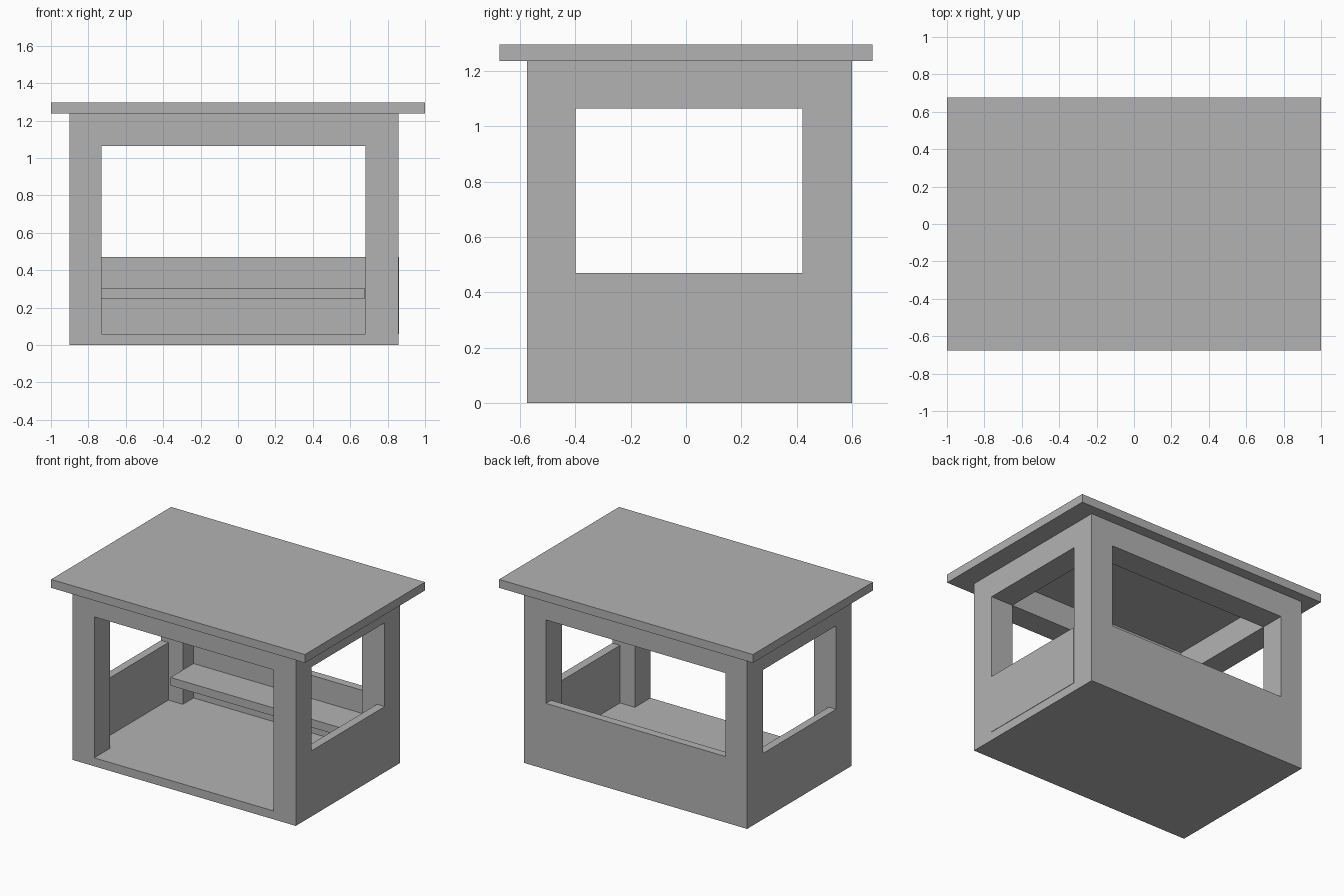
import bpy

cube = bpy.data.objects.get("Cube")
if cube:
    bpy.data.objects.remove(cube, do_unlink=True)

grey = bpy.data.materials.new("plain_grey")
grey.use_nodes = True
colour = (0.45, 0.45, 0.45, 1)
grey.diffuse_color = colour
grey.node_tree.nodes["Principled BSDF"].inputs["Base Color"].default_value = colour


def box(name, xs, ys, zs):
    """Flat-shaded box spanning the given (low, high) ranges."""
    bpy.ops.mesh.primitive_cube_add(size=1)
    obj = bpy.context.object
    obj.name = obj.data.name = name
    ranges = (xs, ys, zs)
    for v in obj.data.vertices:
        v.co = [r[1] if c > 0 else r[0] for c, r in zip(v.co, ranges)]
    obj.data.materials.append(grey)
    return obj


# Outer walls, clear opening and main heights
X0, X1, Y0, Y1 = -0.902, 0.858, -0.575, 0.6
IX0, IX1, IY0, IY1 = -0.73, 0.683, -0.4, 0.422
FLOOR, SILL, HEAD, EAVES, TOP = 0.06, 0.47, 1.064, 1.237, 1.297
PANEL = 0.058

# Floor slab and overhanging flat roof
box("floor_slab", (X0, X1), (Y0, Y1), (0, FLOOR))
box("roof", (-1, 1), (-0.675, 0.675), (EAVES, TOP))

# Corner posts
for side, xs in (("right", (X0, IX0)), ("left", (IX1, X1))):
    for end, ys in (("front", (Y0, IY0)), ("back", (IY1, Y1))):
        box(f"{end}_{side}_post", xs, ys, (FLOOR, EAVES))

# Header beams between the posts
box("front_beam", (IX0, IX1), (Y0, IY0), (HEAD, EAVES))
box("back_beam", (IX0, IX1), (IY1, Y1), (HEAD, EAVES))
box("right_beam", (X0, IX0), (IY0, IY1), (HEAD, EAVES))
box("left_beam", (IX1, X1), (IY0, IY1), (HEAD, EAVES))

# Low thin wall panels, front left open
box("back_panel", (IX0, IX1), (Y1 - PANEL, Y1), (FLOOR, SILL))
box("right_panel", (X0, X0 + PANEL), (IY0, IY1), (FLOOR, SILL))
box("left_panel", (X1 - PANEL, X1 + 0.003), (IY0, IY1), (FLOOR, SILL))

# Bench along the back panel
box("bench", (IX0, 0.675), (0.283, Y1 - PANEL), (0.247, 0.305))
